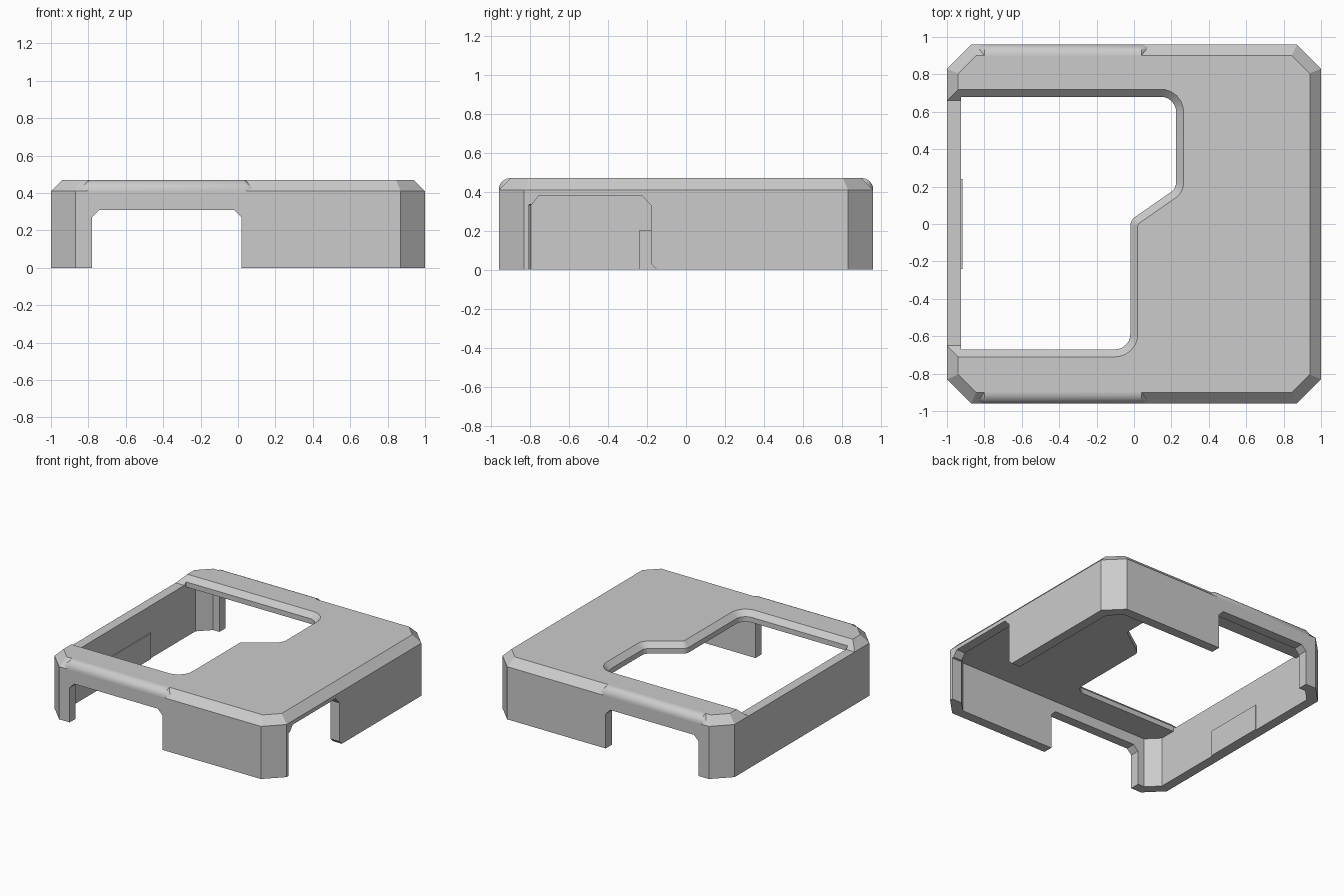
import bpy, bmesh, math
from mathutils import Vector

if "Cube" in bpy.data.objects:
    bpy.data.objects.remove(bpy.data.objects["Cube"])

grey = bpy.data.materials.new("light_grey")
grey.use_nodes = True
COLOUR = (0.6, 0.6, 0.6, 1)
grey.diffuse_color = COLOUR
grey.node_tree.nodes["Principled BSDF"].inputs["Base Color"].default_value = COLOUR

# Outer and inner plan: half width, half depth, corner cut
OUTER = (1, 0.96, 0.13)
INNER = (0.925, 0.885, 0.09)
CEILING, EDGE, TOP = 0.39, 0.41, 0.47


def loft(name, rings):
    """Closed solid skinned through rings of equal length."""
    bm = bmesh.new()
    rows = [[bm.verts.new(p) for p in ring] for ring in rings]
    n = len(rows[0])
    for a, b in zip(rows, rows[1:]):
        for i in range(n):
            j = (i + 1) % n
            bm.faces.new((a[i], a[j], b[j], b[i]))
    bm.faces.new(rows[0][::-1])
    bm.faces.new(rows[-1])
    bmesh.ops.remove_doubles(bm, verts=bm.verts, dist=1e-5)
    if bm.calc_volume(signed=True) < 0:
        bmesh.ops.reverse_faces(bm, faces=bm.faces)
    mesh = bpy.data.meshes.new(name)
    bm.to_mesh(mesh)
    bm.free()
    mesh.materials.append(grey)
    ob = bpy.data.objects.new(name, mesh)
    bpy.context.collection.objects.link(ob)
    return ob


def smooth(ob):
    bpy.ops.object.select_all(action="DESELECT")
    ob.select_set(True)
    bpy.context.view_layer.objects.active = ob
    bpy.ops.object.shade_smooth_by_angle(angle=math.radians(25))


def octagon(hx, hy, c):
    """Counterclockwise, from the front end of the -x side round to its back end."""
    front = [(-hx, c - hy), (c - hx, -hy), (hx - c, -hy), (hx, c - hy)]
    return front + [(x, -y) for x, y in front[::-1]]


def rounded(corners, steps=6):
    """Arc points with outward normals at the inner corners of an open x, y, radius path."""
    out = []
    for before, (x, y, r), after in zip(corners, corners[1:], corners[2:]):
        p = Vector((x, y))
        d0 = (p - Vector(before[:2])).normalized()
        d1 = (Vector(after[:2]) - p).normalized()
        n0, n1 = Vector((d0.y, -d0.x)), Vector((d1.y, -d1.x))
        s = 1 if d0.cross(d1) > 0 else -1
        centre = p - s * r * (n0 + n1) / (1 + n0.dot(n1))
        for k in range(steps + 1):
            n = n0.lerp(n1, k / steps).normalized()
            out.append((centre + s * r * n, n))
    return out


# Top plate: chamfered outside, stepped window open to the low side wall
WINDOW = rounded([(-0.925, -0.67, 0), (-0.02, -0.67, 0.08), (-0.02, 0.02, 0.06),
                  (0.225, 0.19, 0.06), (0.225, 0.68, 0.08), (-0.925, 0.68, 0)])


def plate_ring(z):
    inset = max(0, z - EDGE)
    grow = max(0, z - 0.43)
    hx, hy, c = OUTER
    ring = octagon(hx - inset, hy - inset, c - 0.58 * inset)
    wall = -INNER[0]
    ring += [(inset - hx, 0.66 + inset), (wall, 0.66 + inset), (wall, 0.68 + grow)]
    ring += [tuple(p + n * grow) for p, n in reversed(WINDOW)]
    ring += [(wall, -0.67 - grow), (wall, -0.65 - inset), (inset - hx, -0.65 - inset)]
    return [(x, y, z) for x, y in ring]


smooth(loft("top_plate", [plate_ring(z) for z in (CEILING, EDGE, 0.43, TOP)]))

# Front and back walls with a wide opening, mitred to the corner posts
for side, name in ((-1, "front_wall"), (1, "back_wall")):
    rings = []
    for hx, hy, c in (OUTER, INNER):
        e = hx - c
        profile = [(-e, 0), (-0.78, 0), (-0.78, 0.27), (-0.74, 0.31), (-0.02, 0.31),
                   (0.02, 0.27), (0.02, 0), (e, 0), (e, CEILING), (-e, CEILING)]
        rings.append([(x, side * hy, z) for x, z in profile])
    loft(name, rings)

# Left wall with a port reaching to the front post, and solid right wall
left, right = [], []
for hx, hy, c in (OUTER, INNER):
    e = hy - c
    port = [(-e, CEILING), (-e, 0.33), (-0.79, 0.335), (-0.755, 0.38), (-0.225, 0.38),
            (-0.18, 0.33), (-0.18, 0.03), (-0.15, 0), (e, 0), (e, CEILING)]
    left.append([(hx, y, z) for y, z in port])
    solid = [(-e, 0), (e, 0), (e, CEILING), (0.66, CEILING), (0.66, EDGE),
             (-0.65, EDGE), (-0.65, CEILING), (-e, CEILING)]
    right.append([(-hx, y, z) for y, z in solid])
loft("left_wall", left)
loft("right_wall", right)

# Corner posts; the front left one carries the jamb of the port
outer, inner = octagon(*OUTER), octagon(*INNER)
for i, name in ((0, "front_right_post"), (2, "front_left_post"),
                (4, "back_left_post"), (6, "back_right_post")):
    plan = [outer[i], outer[i + 1], inner[i + 1], inner[i]]
    if name == "front_left_post":
        plan = [outer[i], outer[i + 1], (1, -0.805), (0.915, -0.805), inner[i]]
    loft(name, [[(x, y, z) for x, y in plan] for z in (0, CEILING)])

# Rounded rim above the front and back openings, tapering at both ends
for side, name in ((-1, "front_rounded_rim"), (1, "back_rounded_rim")):
    rings = []
    for x, y, z, r in ((-0.835, 0.945, 0.425, 0), (-0.80, 0.90, EDGE, 0.06),
                       (0.04, 0.90, EDGE, 0.06), (0.075, 0.945, 0.425, 0)):
        angles = [math.radians(90 * k / 8) for k in range(9)]
        rings.append([(x, side * (y + r * math.cos(a)), z + r * math.sin(a)) for a in angles])
    smooth(loft(name, rings))

# Thin pad on the inside of the right wall
pad = [(-0.24, 0), (0.24, 0), (0.24, 0.2), (-0.24, 0.2)]
loft("inner_pad", [[(x, y, z) for y, z in pad] for x in (-0.925, -0.917)])
